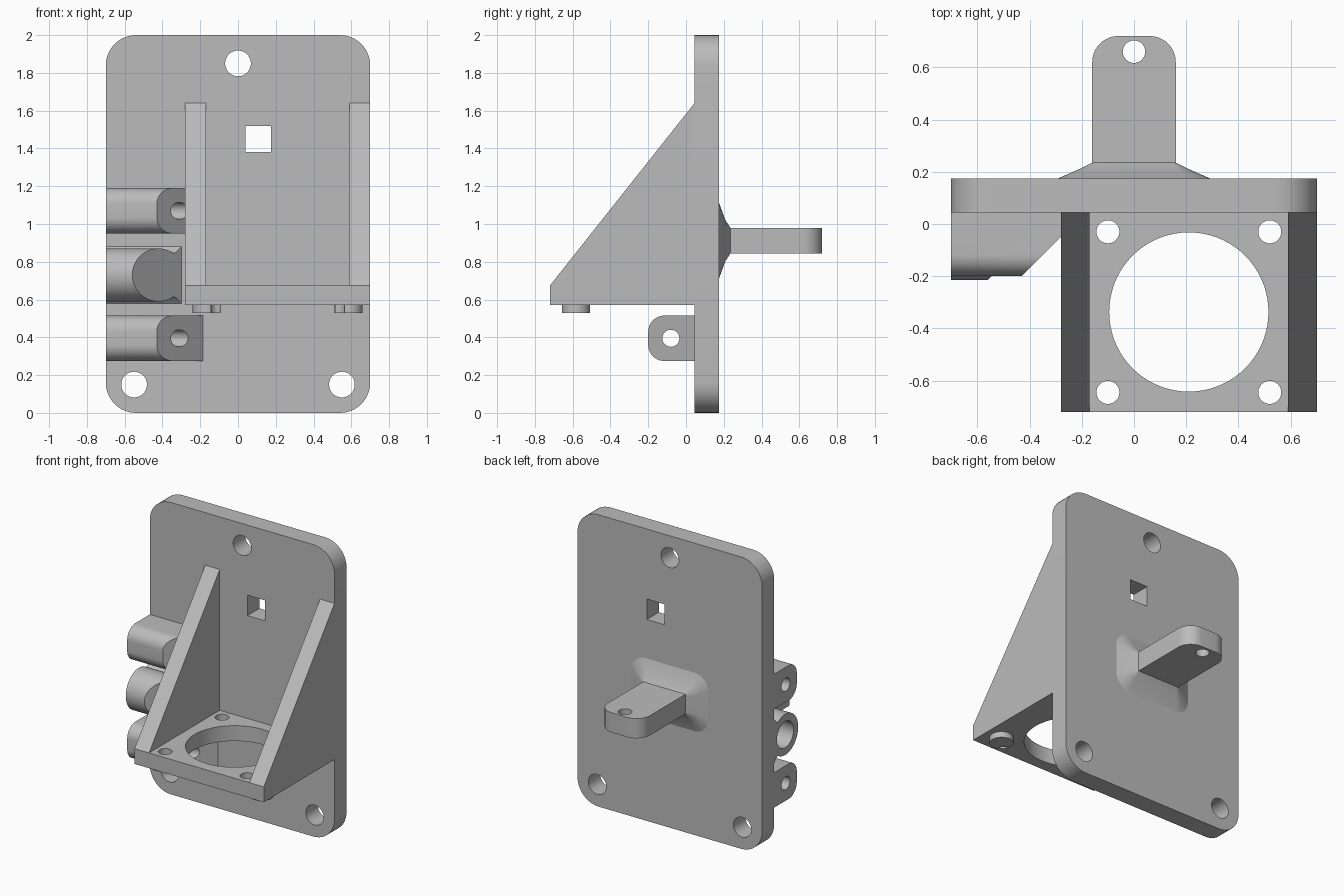
import bpy, bmesh
from math import sin, cos, pi, radians

if "Cube" in bpy.data.objects:
    bpy.data.objects.remove(bpy.data.objects["Cube"], do_unlink=True)

GREY = (0.5, 0.5, 0.5, 1)
grey = bpy.data.materials.new("plain grey")
grey.use_nodes = True
grey.diffuse_color = GREY
grey.node_tree.nodes["Principled BSDF"].inputs["Base Color"].default_value = GREY


def make(name, rings):
    """Loft a closed solid through rings of equal point count."""
    bm = bmesh.new()
    loops = [[bm.verts.new(p) for p in ring] for ring in rings]
    n = len(loops[0])
    for a, b in zip(loops, loops[1:]):
        for i in range(n):
            j = (i + 1) % n
            bm.faces.new((a[i], a[j], b[j], b[i]))
    bm.faces.new(loops[0])
    bm.faces.new(loops[-1])
    bmesh.ops.recalc_face_normals(bm, faces=bm.faces)
    mesh = bpy.data.meshes.new(name)
    bm.to_mesh(mesh)
    bm.free()
    mesh.materials.append(grey)
    ob = bpy.data.objects.new(name, mesh)
    bpy.context.collection.objects.link(ob)
    return ob


def place(p, axis, d):
    u, v = p
    return {"x": (d, u, v), "y": (u, d, v), "z": (u, v, d)}[axis]


def prism(name, pts, axis, lo, hi):
    return make(name, [[place(p, axis, d) for p in pts] for d in (lo, hi)])


def arc(cx, cy, r, a0, a1, n=10):
    angles = [radians(a0 + (a1 - a0) * i / n) for i in range(n + 1)]
    return [(cx + r * cos(a), cy + r * sin(a)) for a in angles]


def circle(cx, cy, r, n=48):
    return arc(cx, cy, r, 0, 360, n)[:-1]


def rounded(x0, x1, y0, y1, r):
    return (arc(x1 - r, y1 - r, r, 0, 90) + arc(x0 + r, y1 - r, r, 90, 180)
            + arc(x0 + r, y0 + r, r, 180, 270) + arc(x1 - r, y0 + r, r, 270, 360))


def box(x0, x1, y0, y1):
    return [(x0, y0), (x1, y0), (x1, y1), (x0, y1)]


def cut(ob, pts, axis, lo, hi):
    cutter = prism("cutter", pts, axis, lo, hi)
    cutter.hide_render = True
    mod = ob.modifiers.new("cut", "BOOLEAN")
    mod.operation, mod.solver, mod.object = "DIFFERENCE", "EXACT", cutter
    bpy.context.view_layer.objects.active = ob
    bpy.ops.object.modifier_apply(modifier=mod.name)
    bpy.data.objects.remove(cutter, do_unlink=True)


FRONT, BACK = 0.045, 0.175     # faces of the wall plate
parts = []

# Wall plate with three screw holes and a square window
plate = prism("wall_plate", rounded(-0.7, 0.7, 0, 2, 0.16), "y", FRONT, BACK)
for x, z in ((0, 1.85), (-0.55, 0.15), (0.55, 0.15)):
    cut(plate, circle(x, z, 0.068), "y", -0.1, 0.4)
cut(plate, box(0.04, 0.175, 1.38, 1.52), "y", -0.1, 0.4)
parts.append(plate)

# Sloping side ribs
slope = [(-0.72, 0.57), (FRONT, 0.57), (FRONT, 1.64), (-0.72, 0.675)]
parts.append(prism("right_rib", slope, "x", -0.28, -0.17))
parts.append(prism("left_rib", slope, "x", 0.59, 0.7))

# Shelf with a large round opening and four screw holes
shelf = prism("shelf", box(-0.17, 0.59, -0.72, FRONT), "z", 0.57, 0.675)
cut(shelf, circle(0.21, -0.337, 0.305, 72), "z", 0.4, 0.9)
for x in (-0.1, 0.52):
    for y in (-0.03, -0.645):
        cut(shelf, circle(x, y, 0.044), "z", 0.4, 0.9)
parts.append(shelf)

# Small bosses under the front corners of the shelf
for name, side in (("right_boss", -1), ("left_boss", 1)):
    boss = prism(name, circle(0.21 + side * 0.376, -0.582, 0.074), "z", 0.53, 0.57)
    cut(boss, circle(0.21 + side * 0.31, -0.645, 0.044), "z", 0.4, 0.65)
    parts.append(boss)


def bevel_end(ob, c):
    """Slice the inner end at 45 degrees along x - y = c."""
    cut(ob, [(c - 0.4, -0.4), (c + 0.1, 0.1), (0.2, 0.1), (0.2, -0.4)], "z", 0, 2)


# Upper and lower side lugs with a hole along x
for name, z in (("lower_lug", 0.395), ("upper_lug", 1.07)):
    h, r = 0.12, 0.085
    outline = ([(FRONT, z + h)] + arc(-0.2 + r, z + h - r, r, 90, 180)
               + arc(-0.2 + r, z - h + r, r, 180, 270) + [(FRONT, z - h)])
    lug = prism(name, outline, "x", -0.7, -0.1)
    cut(lug, circle(-0.08, z, 0.045), "x", -0.9, 0.1)
    bevel_end(lug, -0.23)
    parts.append(lug)

# Middle socket: round body with a flared foot and a blind bore
z = 0.73
outline = ([(FRONT, z + 0.15), (0.02, z + 0.122)] + arc(-0.075, z, 0.14, 55, 305, 36)
           + [(0.02, z - 0.122), (FRONT, z - 0.15)])
socket = prism("middle_socket", outline, "x", -0.7, -0.2)
cut(socket, circle(-0.075, z, 0.09), "x", -0.9, -0.58)
bevel_end(socket, -0.345)
parts.append(socket)

# Flared hub on the back, thinning out from the tab
zc = 0.912
rings = [[place(p, "y", y) for p in rounded(-hx, hx, zc - hz, zc + hz, r)]
         for y, hx, hz, r in ((BACK, 0.29, 0.2, 0.1), (0.208, 0.215, 0.11, 0.05),
                              (0.235, 0.16, 0.068, 0.01))]
parts.append(make("back_hub", rings))

# Horizontal tab with rounded end and a hole
tab_outline = [(-0.16, 0.2), (0.16, 0.2)] + arc(0.06, 0.62, 0.1, 0, 90) + arc(-0.06, 0.62, 0.1, 90, 180)
tab = prism("back_tab", tab_outline, "z", 0.845, 0.98)
cut(tab, circle(0, 0.66, 0.043), "z", 0.6, 1.2)
parts.append(tab)

# Smooth the round walls, keep edges sharp
bpy.ops.object.select_all(action="DESELECT")
for ob in parts:
    ob.select_set(True)
bpy.context.view_layer.objects.active = plate
bpy.ops.object.shade_smooth_by_angle(angle=radians(25))
